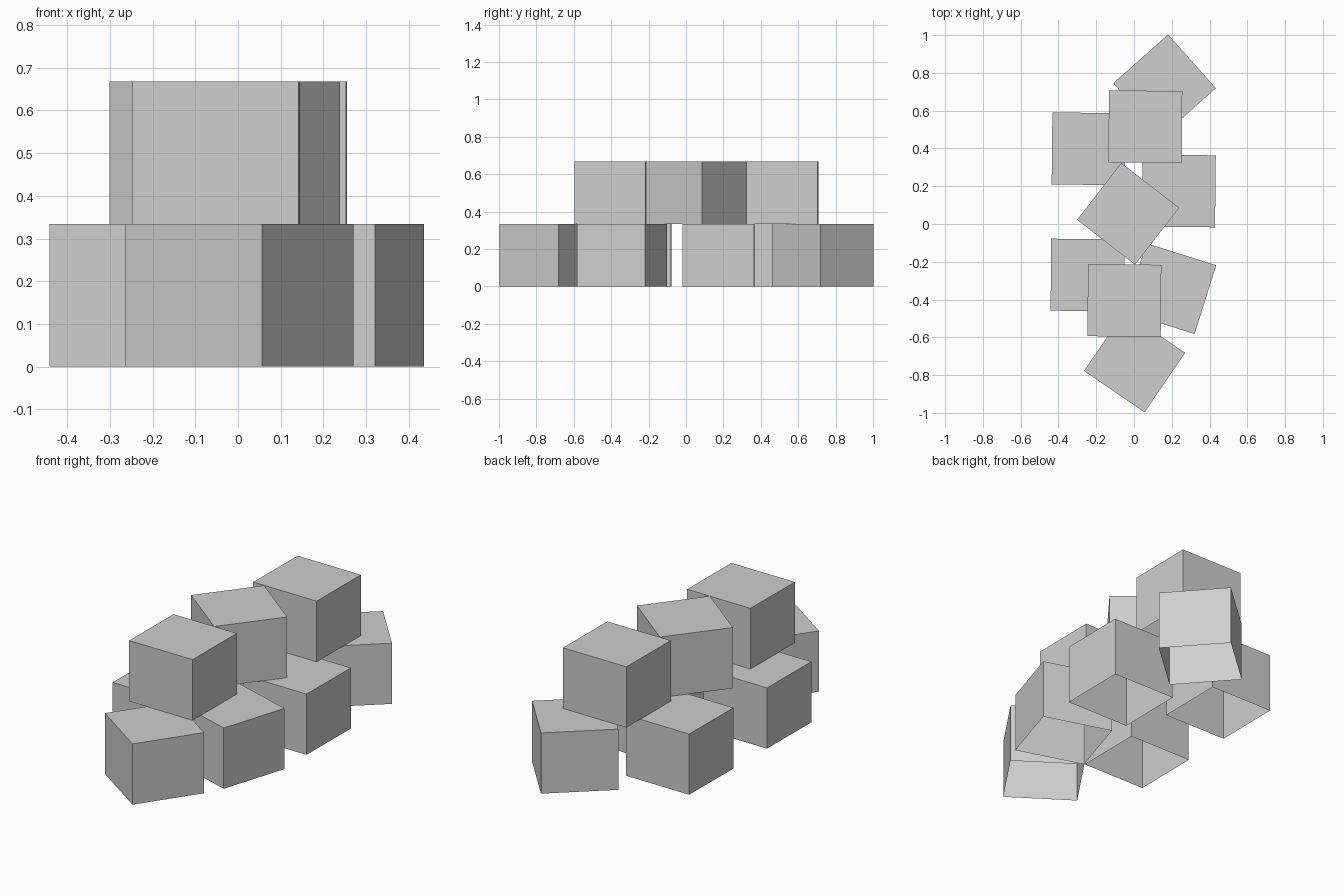
import bpy
import bmesh
from math import radians

default = bpy.data.objects.get("Cube")
if default:
    bpy.data.objects.remove(default, do_unlink=True)

# One plain grey for every block
GREY = (0.62, 0.62, 0.62, 1.0)
grey = bpy.data.materials.new("mid_grey")
grey.diffuse_color = GREY
grey.use_nodes = True
grey.node_tree.nodes["Principled BSDF"].inputs["Base Color"].default_value = GREY

WIDTH, DEPTH, HEIGHT = 0.388, 0.381, 0.334


def block(name, x, y, layer, turn):
    """Add one hollow block, open underneath, turned about z in degrees."""
    mesh = bpy.data.meshes.new(name)
    bm = bmesh.new()
    bmesh.ops.create_cube(bm, size=1)
    bmesh.ops.scale(bm, vec=(WIDTH, DEPTH, HEIGHT), verts=bm.verts)
    bottom = [f for f in bm.faces if f.normal.z < -0.5]
    bmesh.ops.delete(bm, geom=bottom, context="FACES_ONLY")
    bm.to_mesh(mesh)
    bm.free()
    mesh.materials.append(grey)
    obj = bpy.data.objects.new(name, mesh)
    obj.location = (x, y, HEIGHT * (layer + 0.5))
    obj.rotation_euler.z = radians(turn)
    bpy.context.collection.objects.link(obj)


# Bottom layer
block("front_block", 0.003, -0.73, 0, -34.3)
block("front_right_block", -0.246, -0.27, 0, -0.5)
block("front_left_block", 0.193, -0.342, 0, -17.5)
block("back_right_block", -0.24, 0.398, 0, -0.6)
block("back_left_block", 0.237, 0.175, 0, -0.6)
block("back_block", 0.162, 0.732, 0, 41.7)

# Upper layer
block("top_front_block", -0.051, -0.405, 1, -0.5)
block("top_middle_block", -0.031, 0.054, 1, -37.8)
block("top_back_block", 0.06, 0.515, 1, -0.5)
